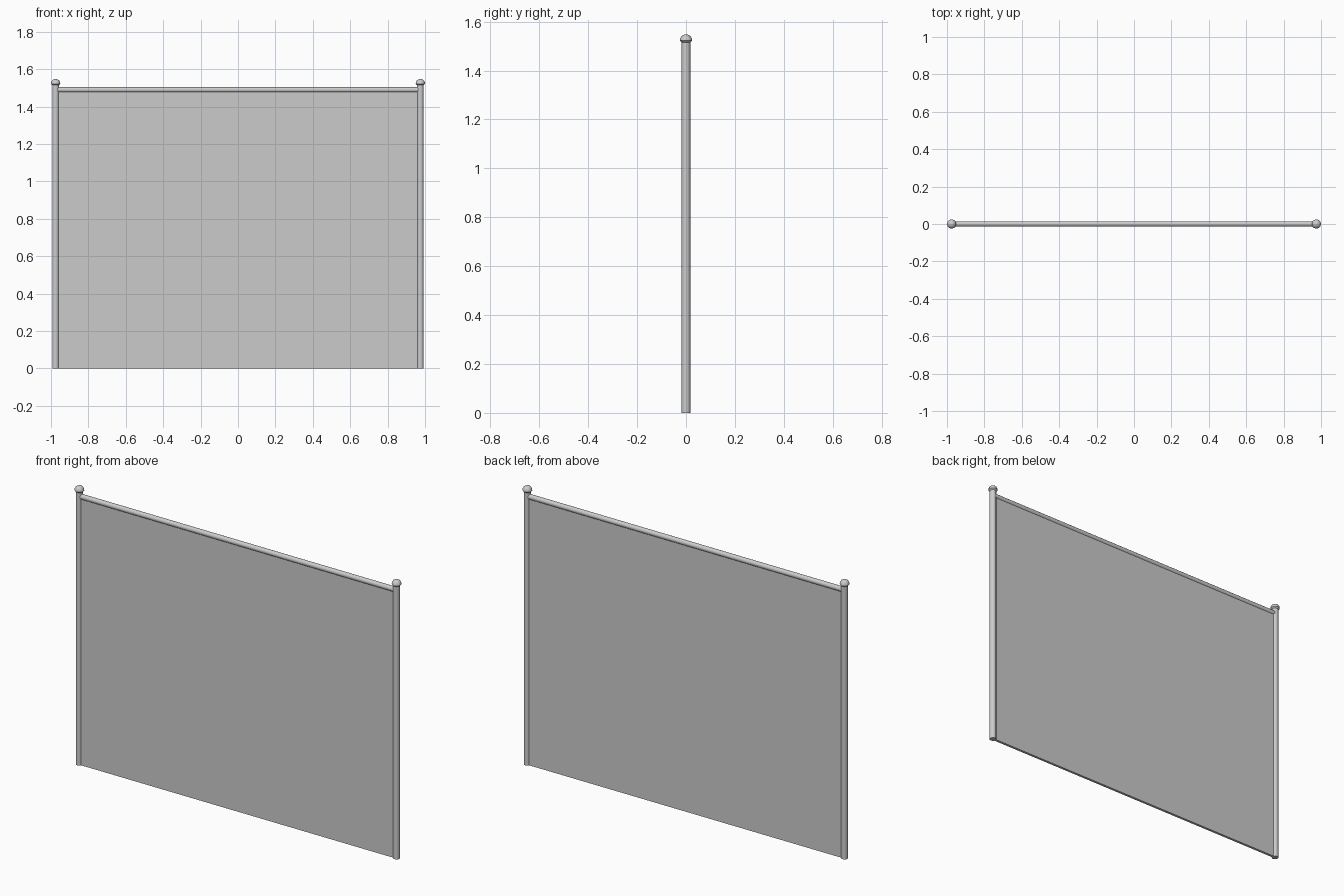
import bpy
import bmesh
from math import cos, sin, tau, radians

if "Cube" in bpy.data.objects:
    bpy.data.objects.remove(bpy.data.objects["Cube"])

SIDES = 12
POST_X = 0.975


def finish(name, bm):
    bmesh.ops.recalc_face_normals(bm, faces=bm.faces)
    mesh = bpy.data.meshes.new(name)
    bm.to_mesh(mesh)
    bm.free()
    obj = bpy.data.objects.new(name, mesh)
    bpy.context.collection.objects.link(obj)
    bpy.ops.object.select_all(action='DESELECT')
    obj.select_set(True)
    bpy.context.view_layer.objects.active = obj
    bpy.ops.object.shade_smooth_by_angle(angle=radians(40))
    return obj


def lathe(name, profile):
    """Turn (radius, height) points around z and close both ends."""
    bm = bmesh.new()
    rings = [[bm.verts.new((r * cos(tau * i / SIDES), r * sin(tau * i / SIDES), z))
              for i in range(SIDES)] for r, z in profile]
    for low, high in zip(rings, rings[1:]):
        for i in range(SIDES):
            j = (i + 1) % SIDES
            bm.faces.new((low[i], low[j], high[j], high[i]))
    bm.faces.new(rings[0][::-1])
    bm.faces.new(rings[-1])
    return finish(name, bm)


# Posts with domed caps
for side, sx in (("left", -1), ("right", 1)):
    post = lathe(side + "_post", [(0.018, 0), (0.018, 1.52)])
    cap = lathe(side + "_post_cap", [(0.018, 1.515), (0.025, 1.522), (0.0235, 1.532),
                                     (0.018, 1.541), (0.009, 1.546), (0.002, 1.548)])
    post.location.x = cap.location.x = sx * POST_X

# Top rail running between the posts
rail = lathe("top_rail", [(0.014, -POST_X), (0.014, POST_X)])
rail.rotation_euler.y = radians(90)
rail.location.z = 1.49

# Thin fence panel
bm = bmesh.new()
bmesh.ops.create_cube(bm, size=1)
bmesh.ops.scale(bm, vec=(2 * POST_X, 0.014, 1.49), verts=bm.verts)
bmesh.ops.translate(bm, vec=(0, 0, 0.745), verts=bm.verts)
finish("fence_panel", bm)
